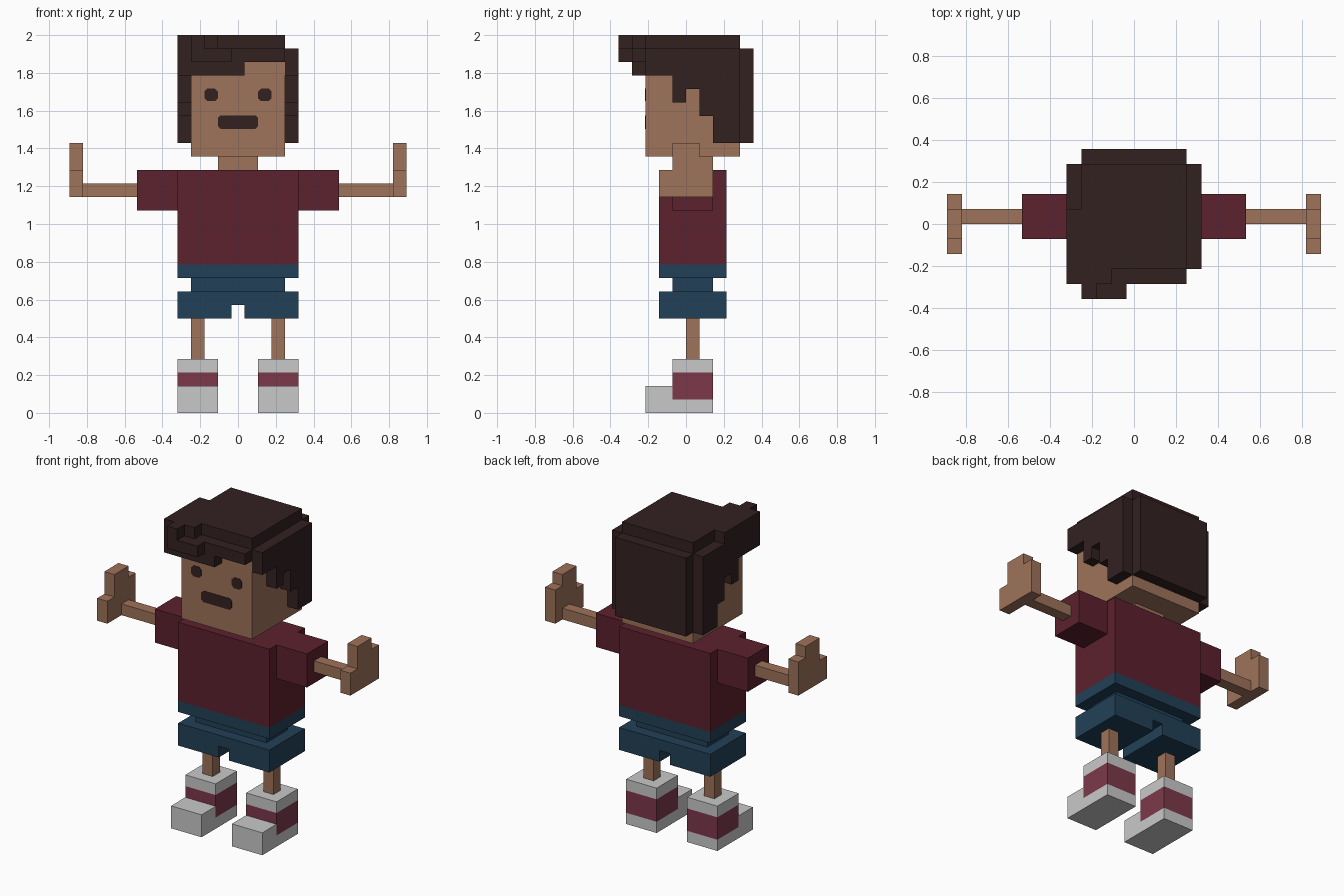
import bpy, bmesh, math

if "Cube" in bpy.data.objects:
    bpy.data.objects.remove(bpy.data.objects["Cube"])

U = 2 / 28  # one block; x runs on half blocks, y and z on whole blocks


def material(name, rgb):
    m = bpy.data.materials.new(name)
    lin = [((c / 255 + 0.055) / 1.055) ** 2.4 for c in rgb]
    m.diffuse_color = (*lin, 1)
    m.use_nodes = True
    m.node_tree.nodes["Principled BSDF"].inputs["Base Color"].default_value = m.diffuse_color
    return m


HAIR = material("dark_brown", (51, 33, 33))
SKIN = material("skin_tan", (158, 115, 90))
SHIRT = material("maroon", (92, 33, 46))
DENIM = material("denim_blue", (33, 64, 87))
WHITE = material("shoe_white", (201, 201, 201))
BAND = material("shoe_red", (125, 57, 75))

SIDES = [(d, a) for a in range(3) for d in (-1, 1)]


def finish(bm, name, mats):
    me = bpy.data.meshes.new(name)
    bm.normal_update()
    bm.to_mesh(me)
    bm.free()
    for m in mats:
        me.materials.append(m)
    ob = bpy.data.objects.new(name, me)
    bpy.context.collection.objects.link(ob)
    return ob


def blocks(name, boxes, mats, rule=None, cut=(), mirror=False):
    """Merge boxes (x0,x1,y0,y1,z0,z1 in blocks) into one outer skin."""
    def cells(bs):
        return {(x, y, z) for b in bs
                for x in range(round(b[0] + .5), round(b[1] + .5))
                for y in range(b[2], b[3]) for z in range(b[4], b[5])}
    solid = cells(boxes) - cells(cut)
    if mirror:
        solid = {(-x if mirror < 0 else x, y, z) for x, y, z in solid}
    bm = bmesh.new()
    for c in solid:
        for d, a in SIDES:
            n = list(c)
            n[a] += d
            if tuple(n) in solid:
                continue
            b, e = (a + 1) % 3, (a + 2) % 3
            quad = []
            for s, t in ((-1, -1), (1, -1), (1, 1), (-1, 1)):
                p = [c[0], c[1] + .5, c[2] + .5]
                p[a] += d / 2
                p[b] += s * d / 2
                p[e] += t / 2
                quad.append(bm.verts.new([v * U for v in p]))
            f = bm.faces.new(quad)
            if rule:
                f.material_index = rule(f.calc_center_median() / U)
    bmesh.ops.remove_doubles(bm, verts=bm.verts, dist=1e-4)
    bmesh.ops.dissolve_limit(bm, angle_limit=0.01, verts=bm.verts,
                             edges=bm.edges, delimit={'MATERIAL'})
    bmesh.ops.triangulate(bm, faces=[f for f in bm.faces if len(f.verts) > 4])
    return finish(bm, name, mats)


def plate(name, x0, x1, z0, z1, bevel):
    """Thin painted feature with cut corners on the front of the face."""
    c = bevel
    pts = [(x0 + c, z0), (x1 - c, z0), (x1, z0 + c), (x1, z1 - c),
           (x1 - c, z1), (x0 + c, z1), (x0, z1 - c), (x0, z0 + c)]
    bm = bmesh.new()
    f = bm.faces.new([bm.verts.new((x * U, -3 * U, z * U)) for x, z in pts])
    ext = bmesh.ops.extrude_face_region(bm, geom=[f])
    for v in ext["geom"]:
        if isinstance(v, bmesh.types.BMVert):
            v.co.y -= 0.003
    bmesh.ops.recalc_face_normals(bm, faces=bm.faces)
    return finish(bm, name, [HAIR])


# Head, neck and face
blocks("head", [(-3.5, 3.5, -3, 4, 19, 27)], [SKIN])
blocks("neck", [(-1.5, 1.5, -1, 2, 18, 19)], [SKIN])
for side, x in (("left", 2), ("right", -2)):
    plate(side + "_eye", x - .5, x + .5, 23.1, 24.05, .22)
plate("mouth", -1.5, 1.5, 21.05, 22.05, .2)

# Hair: stepped sides, back, crown and fringe
hair = [(-3.5, 3.5, 4, 5, 20, 27),        # back
        (-3.5, 3.5, -3, 4, 27, 28),       # crown
        (-4.5, -3.5, -4, 1, 27, 28),      # left crown edge
        (-4.5, -1.5, -4, -3, 27, 28),     # raised fringe
        (-4.5, 0.5, -4, -3, 25, 27),      # low fringe
        (0.5, 3.5, -4, -3, 26, 27),       # short fringe
        (-3.5, -2.5, -5, -4, 26, 28),     # front tuft
        (-2.5, -0.5, -5, -4, 26, 27)]
for x in (-4.5, 3.5):
    for y0, y1, z in ((-3, -1, 25), (-1, 0, 23), (0, 1, 24), (1, 2, 22), (2, 4, 20)):
        hair.append((x, x + 1, y0, y1, z, 27))
blocks("hair", hair, [HAIR])

# Clothes
blocks("shirt", [(-4.5, 4.5, -2, 3, 11, 18)], [SHIRT])
blocks("shorts", [(-4.5, 4.5, -2, 3, 10, 11), (-3.5, 3.5, -1, 2, 9, 10),
                  (-4.5, 4.5, -2, 3, 7, 9)], [DENIM],
       cut=[(-.5, .5, -2, 3, 7, 8)])


def shoe_colour(c):
    return 1 if 1 < c.z < 3 and c.y > -1.01 else 0


# Limbs on both sides
for side, m in (("left", 1), ("right", -1)):
    blocks(side + "_sleeve", [(4.5, 7.5, -1, 2, 15, 18)], [SHIRT], mirror=m)
    blocks(side + "_arm", [(7.5, 11.5, 0, 1, 16, 17)], [SKIN], mirror=m)
    blocks(side + "_hand", [(11.5, 12.5, -2, -1, 16, 18), (11.5, 12.5, -1, 1, 16, 20),
                            (11.5, 12.5, 1, 2, 16, 19)], [SKIN], mirror=m)
    blocks(side + "_leg", [(2.5, 3.5, 0, 1, 4, 7)], [SKIN], mirror=m)
    blocks(side + "_shoe", [(1.5, 4.5, -1, 2, 0, 4), (1.5, 4.5, -3, -1, 0, 2)],
           [WHITE, BAND], rule=shoe_colour, mirror=m)
